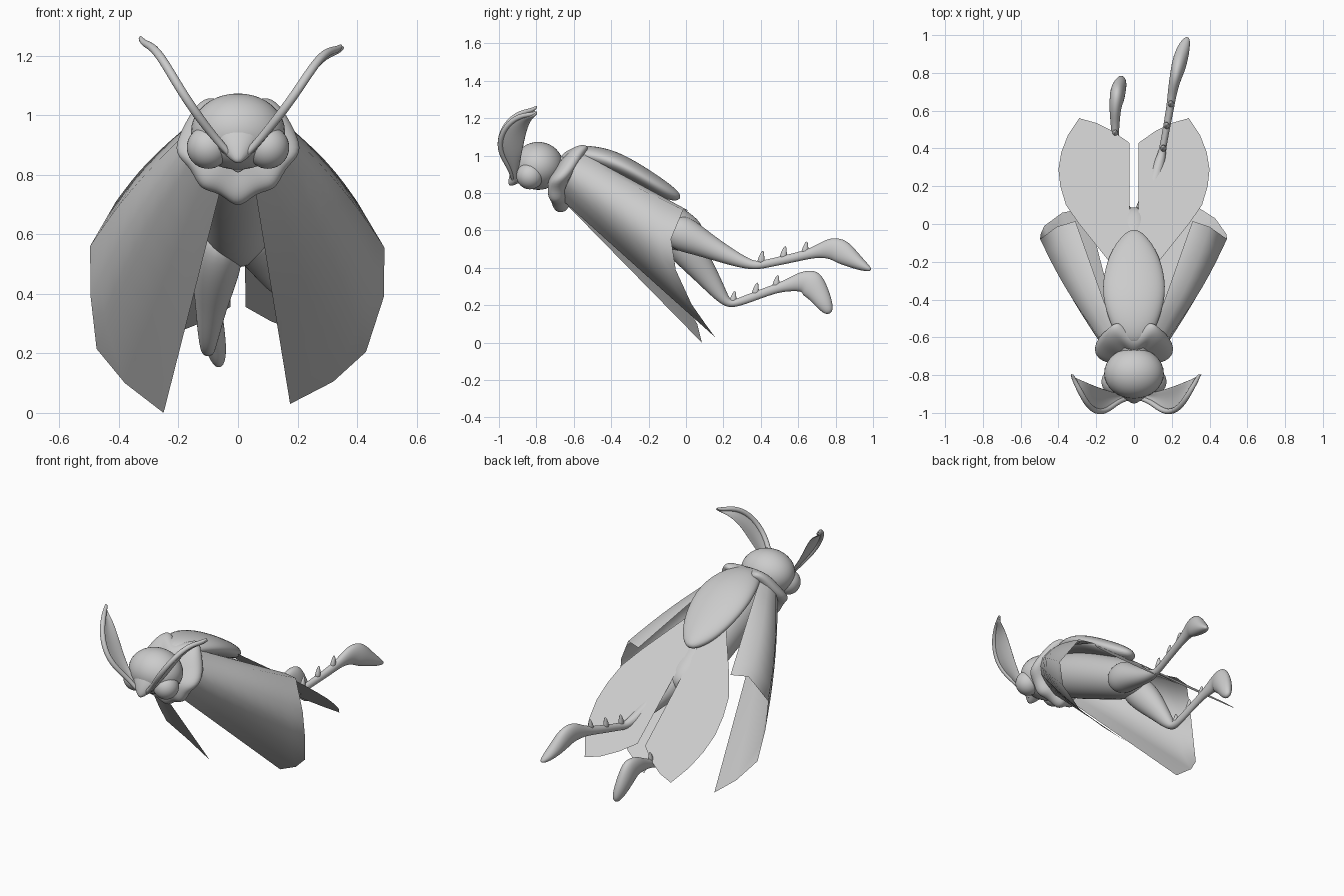
import bpy, math
from mathutils import Vector


def make(name, verts, faces, subsurf=0, solid=0):
    me = bpy.data.meshes.new(name)
    me.from_pydata([tuple(v) for v in verts], [], faces)
    me.update()
    for p in me.polygons:
        p.use_smooth = True
    ob = bpy.data.objects.new(name, me)
    bpy.context.collection.objects.link(ob)
    if solid:
        ob.modifiers.new("Thickness", 'SOLIDIFY').thickness = solid
    if subsurf:
        m = ob.modifiers.new("Smooth", 'SUBSURF')
        m.levels = m.render_levels = subsurf
    return ob


def tube(name, pts, sides=14, subsurf=2):
    """Elliptical loft through (x, y, z, side radius, up radius)."""
    c = [Vector(p[:3]) for p in pts]
    verts, faces = [], []
    for i, p in enumerate(pts):
        t = (c[min(i + 1, len(c) - 1)] - c[max(i - 1, 0)]).normalized()
        side = Vector((1, 0, 0)) - t * t.x
        side.normalize()
        up = side.cross(t)
        for k in range(sides):
            a = 2 * math.pi * k / sides
            verts.append(c[i] + side * p[3] * math.cos(a) + up * p[-1] * math.sin(a))
    for i in range(len(pts) - 1):
        for k in range(sides):
            n = (k + 1) % sides
            faces.append((i * sides + k, i * sides + n, (i + 1) * sides + n, (i + 1) * sides + k))
    faces.append(tuple(range(sides))[::-1])
    faces.append(tuple(range((len(pts) - 1) * sides, len(pts) * sides)))
    return make(name, verts, faces, subsurf)


def sheet(name, rows, closed=False, subsurf=0, solid=0):
    n = len(rows[0])
    verts = [v for r in rows for v in r]
    faces = []
    for i in range(len(rows) - 1):
        for k in range(n if closed else n - 1):
            j = (k + 1) % n
            faces.append((i * n + k, i * n + j, (i + 1) * n + j, (i + 1) * n + k))
    return make(name, verts, faces, subsurf, solid)


def ball(name, loc, scale):
    bpy.ops.mesh.primitive_uv_sphere_add(segments=32, ring_count=20, radius=1, location=loc)
    ob = bpy.context.object
    ob.name, ob.scale = name, scale
    bpy.ops.object.shade_smooth()
    return ob


# Head, pointed face and eyes
ball("head", (0, -0.79, 0.945), (0.158, 0.135, 0.128))
tube("face", [(0, -0.80, 0.97, .12, .09), (0, -0.87, 0.93, .1, .065),
              (0, -0.92, 0.875, .05, .035), (0, -0.945, 0.84, .01, .01)])
for s, side in ((1, "right"), (-1, "left")):
    ball(side + "_eye", (s * 0.1, -0.835, 0.892), (0.072, 0.072, 0.072))

# Leaf-shaped antennae: a rib with a blade behind it
rib = [(.015, -.92, .855), (.08, -.935, .925), (.14, -.985, 1.0), (.195, -1.0, 1.075),
       (.25, -.965, 1.16), (.295, -.89, 1.215), (.335, -.82, 1.22), (.348, -.795, 1.235)]
blade = [(.02, -.90, .86), (.09, -.895, .94), (.14, -.88, 1.0), (.185, -.865, 1.07),
         (.23, -.85, 1.14), (.28, -.83, 1.19), (.33, -.812, 1.21), (.345, -.795, 1.23)]
radii = [.012, .014, .016, .016, .016, .015, .012, .007]
for s, side, lift in ((1, "right", 0), (-1, "left", .03)):
    def place(p, i):
        f = i / 7
        return Vector((s * p[0] * (1 - lift * 1.8 * f), p[1], p[2] + lift * f * f))
    a = [place(p, i) for i, p in enumerate(rib)]
    b = [place(p, i) for i, p in enumerate(blade)]
    mid = [(p + q) / 2 + Vector((s * .012, 0, -.006)) for p, q in zip(a, b)]
    tube(side + "_antenna_rib", [(*p, r, r) for p, r in zip(a, radii)], 10)
    sheet(side + "_antenna_blade", [a, mid, b], subsurf=2, solid=.006)

# Ruffled collar with a pointed bib
half = [(0, -.61, 1.03), (.05, -.58, 1.045), (.10, -.54, 1.065), (.145, -.58, 1.03),
        (.19, -.62, .95), (.22, -.68, .87), (.155, -.70, .825), (.13, -.70, .745),
        (.06, -.685, .745), (0, -.665, .675)]
loop = [Vector(p) for p in half] + [Vector((-x, y, z)) for x, y, z in half[-2:0:-1]]
mid_c = Vector((0, -.66, .9))


def ring(scale, dy):
    return [mid_c + (p - mid_c) * scale + Vector((0, dy, 0)) for p in loop]


sheet("collar", [ring(.45, -.06), ring(.8, -.05), ring(1.0, -.025), ring(1.02, .02),
                 ring(.85, .05), ring(.5, .05)], closed=True, subsurf=2)

# Back shell and body
tube("back_shell", [(0, -.64, 1.0, .06, .03), (0, -.56, 1.012, .115, .05), (0, -.42, .98, .165, .062),
                    (0, -.30, .925, .17, .056), (0, -.18, .855, .14, .05),
                    (0, -.09, .80, .09, .042), (0, -.03, .772, .025, .018)], 18)
tube("body", [(0, -.74, .92, .09, .09), (0, -.62, .89, .13, .13), (0, -.45, .81, .14, .14),
              (0, -.25, .71, .13, .13), (0, -.08, .62, .12, .12), (0, .03, .57, .1, .1),
              (0, .08, .55, .05, .05)], 18)

# Long fore wings wrapped from the shoulders down, as ruled panels
root = [(.11, -.55, 1.01), (.15, -.57, .98), (.185, -.60, .93), (.185, -.62, .88),
        (.16, -.64, .84), (.11, -.655, .80), (.055, -.665, .765)]
hem_right = [(.31, .015, .705), (.40, -.015, .71), (.492, -.08, .555), (.49, -.055, .39),
             (.43, .03, .205), (.32, .10, .105), (.175, .155, .03)]
hem_left = [(-.31, .015, .705), (-.41, -.015, .71), (-.497, -.08, .56), (-.495, -.055, .39),
            (-.475, -.01, .215), (-.38, .06, .10), (-.25, .085, .0)]
for s, side, hem in ((1, "right", hem_right), (-1, "left", hem_left)):
    a = [Vector((s * x, y, z)) for x, y, z in root]
    b = [Vector(p) for p in hem]
    rows = []
    for i in range(9):
        f = i / 8
        bulge = .02 * math.sin(math.pi * f)
        rows.append([p.lerp(q, f) + Vector((s * bulge * (1 if 0 < k < 5 else 0), 0, 0))
                     for k, (p, q) in enumerate(zip(a, b))])
    sheet(side + "_fore_wing", rows)

# Flat hind wings lying in one sloping plane
outline = [(.02, -.35), (.06, -.32), (.13, -.2), (.29, 0), (.36, .1), (.39, .2), (.4, .29),
           (.385, .38), (.35, .47), (.29, .56), (.2, .535), (.11, .49), (.025, .43)]
for s, side in ((1, "right"), (-1, "left")):
    v = [(s * x, y, .70 - .8 * y) for x, y in outline]
    make(side + "_hind_wing", v, [tuple(range(len(v)))])

# Trailing legs with feet
tube("right_leg", [(.05, -.12, .62, .06, .06), (.06, -.03, .59, .09, .105), (.075, .06, .545, .075, .08),
                   (.10, .18, .485, .05, .055), (.125, .29, .435, .034, .036), (.148, .37, .41, .022, .022),
                   (.155, .42, .42, .018, .022), (.18, .55, .448, .02, .024), (.197, .65, .472, .022, .026),
                   (.205, .71, .49, .026, .036), (.22, .775, .507, .032, .062), (.235, .83, .49, .04, .07),
                   (.25, .89, .445, .04, .048), (.27, .955, .405, .03, .026), (.285, .99, .388, .01, .008)])
tube("left_leg", [(-.05, -.12, .61, .06, .06), (-.065, -.03, .54, .09, .1), (-.08, .05, .44, .075, .085),
                  (-.09, .11, .36, .055, .065), (-.098, .17, .275, .04, .045), (-.102, .22, .21, .025, .025),
                  (-.10, .26, .207, .02, .022), (-.10, .37, .25, .018, .024), (-.10, .48, .29, .02, .024),
                  (-.10, .55, .308, .026, .034), (-.10, .615, .328, .032, .055), (-.09, .665, .325, .04, .085),
                  (-.085, .705, .27, .042, .062), (-.07, .745, .20, .034, .045), (-.062, .77, .155, .015, .02)])

# Shin spikes
spikes = {"right": [(.155, .40, .42), (.173, .52, .445), (.195, .635, .47)],
          "left": [(-.10, .25, .205), (-.10, .37, .25), (-.10, .48, .29)]}
for side, pts in spikes.items():
    for i, (x, y, z) in enumerate(pts):
        tube(f"{side}_shin_spike_{i + 1}", [(x, y, z, .02, .026), (x, y + .003, z + .035, .014, .018),
                                            (x, y + .012, z + .074, .005, .005)], 8, 1)
